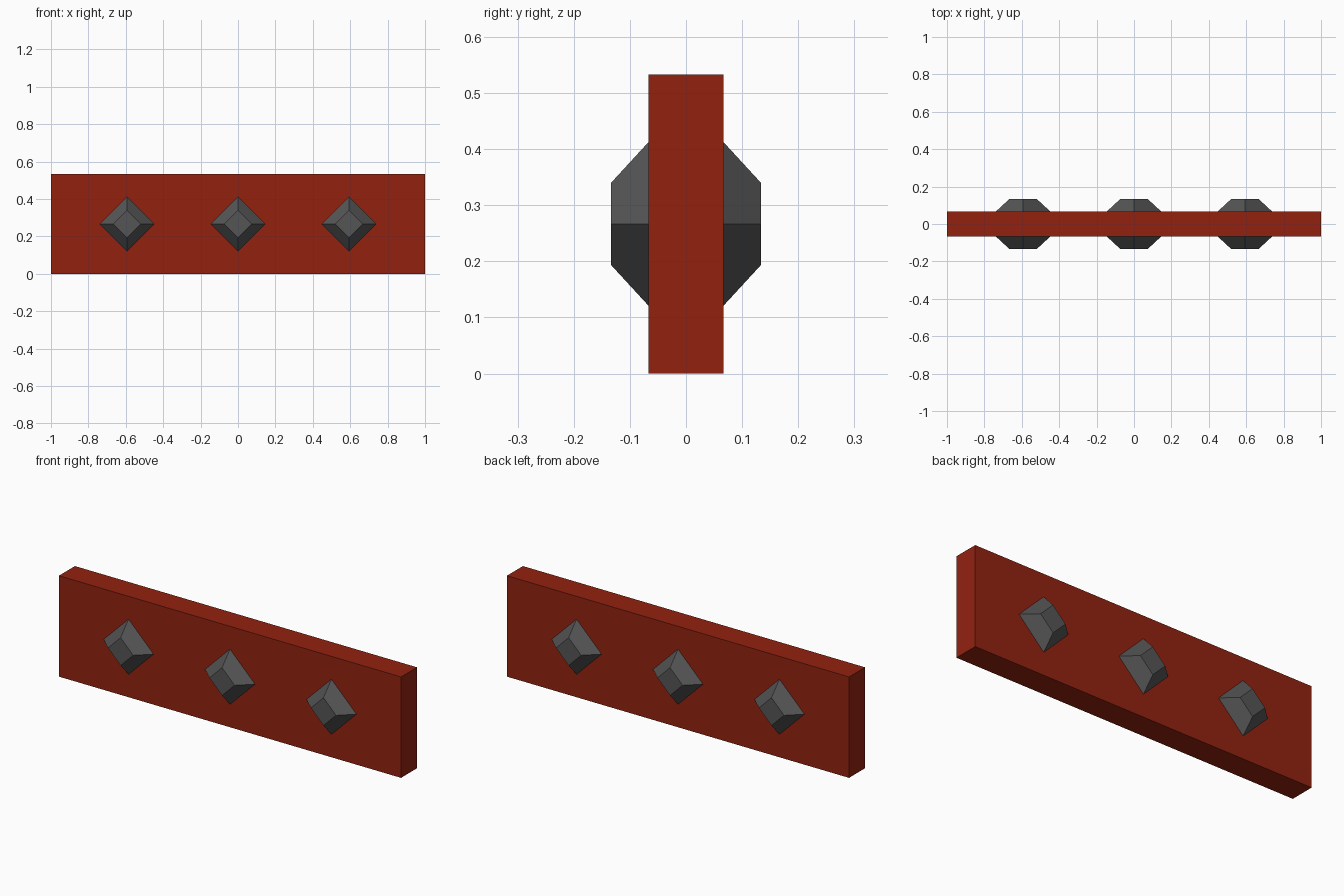
import bpy
import math

if "Cube" in bpy.data.objects:
    bpy.data.objects.remove(bpy.data.objects["Cube"])


def make_material(name, rgb):
    mat = bpy.data.materials.new(name)
    mat.diffuse_color = (*rgb, 1.0)
    mat.use_nodes = True
    mat.node_tree.nodes["Principled BSDF"].inputs["Base Color"].default_value = mat.diffuse_color
    return mat


red = make_material("dark red", (0.29, 0.016, 0.005))
grey = make_material("dark grey", (0.09, 0.09, 0.09))

LENGTH, THICK, HEIGHT = 2.0, 0.1333, 0.5333
STUD_DEPTH = 0.0667

# Flat upright board
bpy.ops.mesh.primitive_cube_add(size=1, location=(0, 0, HEIGHT / 2))
board = bpy.context.object
board.name = "board"
board.scale = (LENGTH, THICK, HEIGHT)
board.data.materials.append(red)


# Diamond stud: a four-sided truncated pyramid pointing out of the board
def add_stud(name, x, side):
    bpy.ops.mesh.primitive_cone_add(
        vertices=4, radius1=0.146, radius2=0.0735, depth=STUD_DEPTH,
        location=(x, side * (THICK + STUD_DEPTH) / 2, HEIGHT / 2),
        rotation=(-side * math.pi / 2, 0, 0))
    stud = bpy.context.object
    stud.name = name
    stud.data.materials.append(grey)


# Three studs on each face
for side, face in ((-1, "front"), (1, "back")):
    for x, place in ((-0.593, "left"), (0, "middle"), (0.593, "right")):
        add_stud(f"{face}_stud_{place}", x, side)
